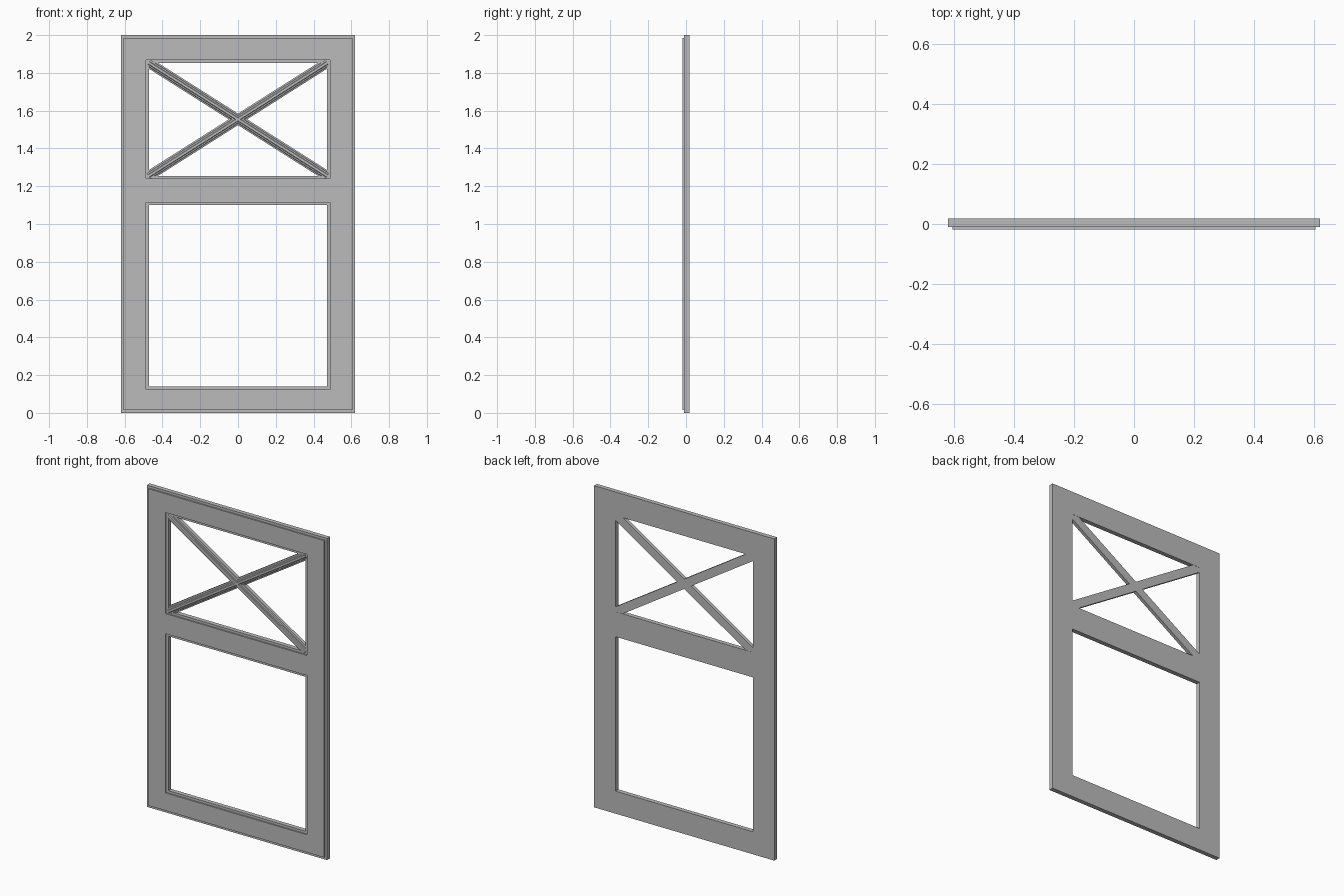
import bpy, bmesh, math
from mathutils import Matrix, Vector

cube = bpy.data.objects.get("Cube")
if cube:
    bpy.data.objects.remove(cube, do_unlink=True)

# Single grey finish
grey = bpy.data.materials.new("plain grey")
grey.use_nodes = True
colour = (0.5, 0.5, 0.5, 1)
grey.diffuse_color = colour
grey.node_tree.nodes["Principled BSDF"].inputs["Base Color"].default_value = colour

HALF_W, HEIGHT = 0.62, 2.0
BACK, STEP_Y, FRONT = 0.018, -0.010, -0.018
OPEN_X = 0.472
LOW, HIGH = (0.14, 1.10), (1.255, 1.853)   # openings, bottom and top
STEP = 0.015


def finish(bm, name):
    bmesh.ops.recalc_face_normals(bm, faces=bm.faces)
    mesh = bpy.data.meshes.new(name)
    bm.to_mesh(mesh)
    bm.free()
    mesh.materials.append(grey)
    obj = bpy.data.objects.new(name, mesh)
    bpy.context.collection.objects.link(obj)
    return obj


def extrude(bm, faces, vec):
    new = bmesh.ops.extrude_face_region(bm, geom=faces)["geom"]
    verts = [g for g in new if isinstance(g, bmesh.types.BMVert)]
    bmesh.ops.translate(bm, verts=verts, vec=vec)


def window_plate(name, inset, y_front, y_back):
    """Plate with two openings, every rim pulled back by the inset."""
    w, o = HALF_W - inset, OPEN_X + inset
    xs = [-w, -o, o, w]
    zs = [inset, LOW[0] - inset, LOW[1] + inset,
          HIGH[0] - inset, HIGH[1] + inset, HEIGHT - inset]
    bm = bmesh.new()
    grid = [[bm.verts.new((x, y_front, z)) for x in xs] for z in zs]
    for r in range(len(zs) - 1):
        for c in range(len(xs) - 1):
            if c == 1 and r in (1, 3):
                continue
            bm.faces.new((grid[r][c], grid[r][c + 1],
                          grid[r + 1][c + 1], grid[r + 1][c]))
    extrude(bm, bm.faces[:], (0, y_back - y_front, 0))
    return finish(bm, name)


# Main frame and the slightly smaller raised face in front of it
window_plate("frame_body", 0, STEP_Y, BACK)
window_plate("frame_front_face", STEP, FRONT, STEP_Y)

# Moulded diagonal bars crossing the upper opening
half_profile = [(0.026, BACK - 0.001), (0.026, -0.004), (0.018, -0.006),
                (0.016, -0.011), (0.009, -0.012), (0.006, -0.016)]
profile = half_profile + [(-u, y) for u, y in reversed(half_profile)]
rise = (HIGH[1] - HIGH[0]) / 2
length = 2 * math.hypot(OPEN_X, rise)
angle = math.atan2(rise, OPEN_X)
centre = Vector((0, 0, (HIGH[0] + HIGH[1]) / 2))

for side, name in ((1, "rising_bar"), (-1, "falling_bar")):
    bm = bmesh.new()
    end = bm.faces.new([bm.verts.new((-length / 2, y, u)) for u, y in profile])
    extrude(bm, [end], (length, 0, 0))
    bm.transform(Matrix.Translation(centre) @ Matrix.Rotation(-side * angle, 4, "Y"))
    finish(bm, name)
